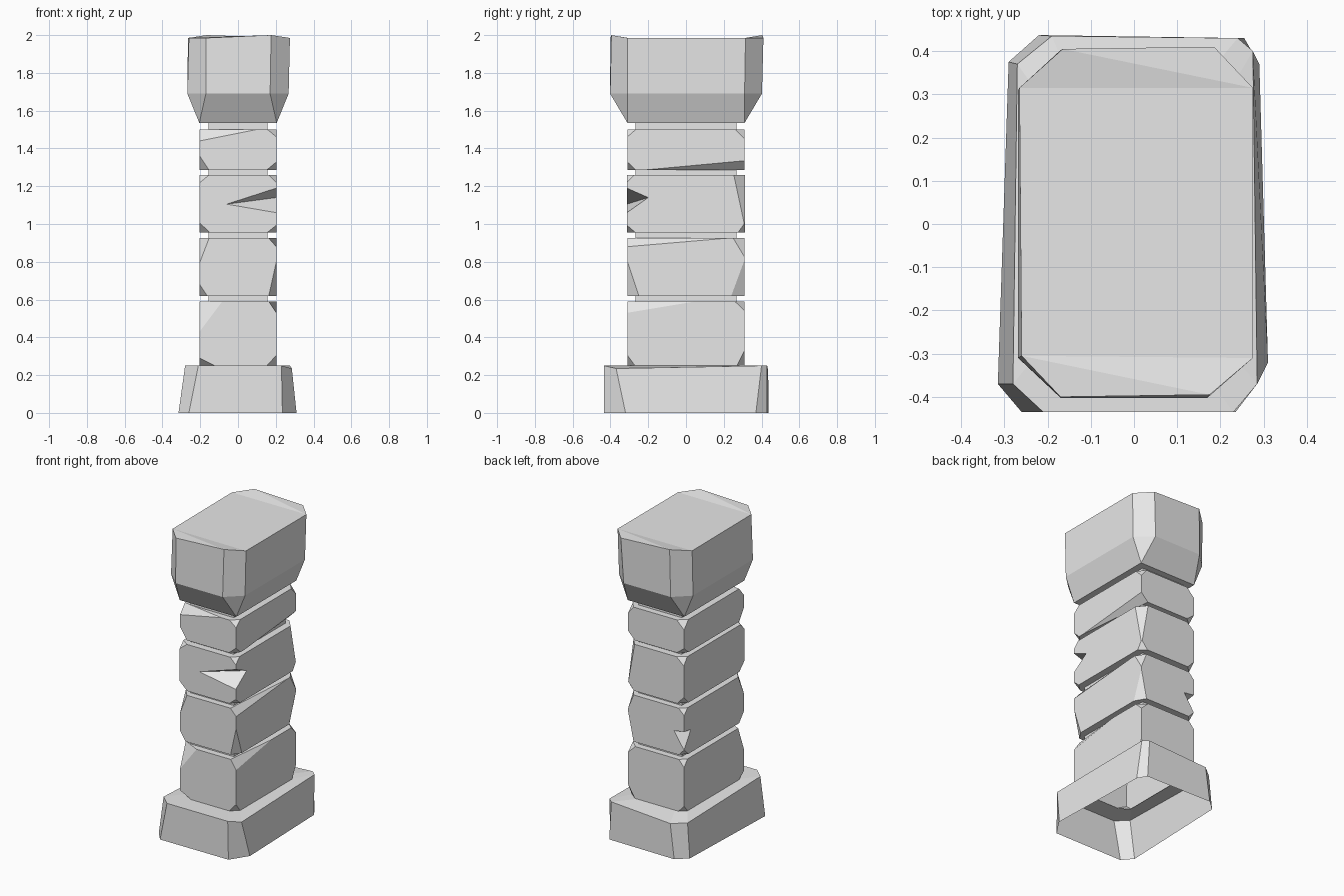
import bpy, bmesh, random
from mathutils import Vector

random.seed(4)
if "Cube" in bpy.data.objects:
    bpy.data.objects.remove(bpy.data.objects["Cube"], do_unlink=True)

stone = bpy.data.materials.new("grey_stone")
stone.use_nodes = True
stone.diffuse_color = (0.8, 0.8, 0.8, 1)
stone.node_tree.nodes["Principled BSDF"].inputs["Base Color"].default_value = (0.8, 0.8, 0.8, 1)


def finish(bm, name):
    mesh = bpy.data.meshes.new(name)
    bm.to_mesh(mesh)
    bm.free()
    mesh.materials.append(stone)
    obj = bpy.data.objects.new(name, mesh)
    bpy.context.collection.objects.link(obj)
    return obj


def octagon(x, y, cx, cy, z):
    return [(-x + cx, -y, z), (x - cx, -y, z), (x, -y + cy, z), (x, y - cy, z),
            (x - cx, y, z), (-x + cx, y, z), (-x, y - cy, z), (-x, -y + cy, z)]


def loft(name, rings, caps=()):
    """Join eight-point rings with quads; caps lists (ring, corner indices)."""
    bm = bmesh.new()
    loops = [[bm.verts.new(p) for p in ring] for ring in rings]
    for a, b in zip(loops, loops[1:]):
        for i in range(8):
            j = (i + 1) % 8
            bm.faces.new((a[i], a[j], b[j], b[i]))
    for ring, ids in caps:
        bm.faces.new([loops[ring][i] for i in ids])
    bmesh.ops.remove_doubles(bm, verts=bm.verts, dist=0.0005)
    return finish(bm, name)


def block(name, x, y, z0, z1, chips=None, rough=True, open_bottom=False):
    """Box whose corners are chipped off by planes; a chip is (dx, dy, dz)."""
    bm = bmesh.new()
    bmesh.ops.create_cube(bm, size=1)
    for v in bm.verts:
        v.co = (v.co.x * 2 * x, v.co.y * 2 * y, z0 + (v.co.z + 0.5) * (z1 - z0))
    corners = [(a, b, c) for a in (-1, 1) for b in (-1, 1) for c in (-1, 1)] if rough else []
    for sx, sy, sz in corners:
        chip = (chips or {}).get((sx, sy, sz))
        dx, dy, dz = chip or [random.uniform(0.035, 0.055) for _ in range(3)]
        point = Vector((sx * (x - dx), sy * y, z1 if sz > 0 else z0))
        cut = bmesh.ops.bisect_plane(
            bm, geom=bm.verts[:] + bm.edges[:] + bm.faces[:], dist=1e-5, plane_co=point,
            plane_no=Vector((sx / dx, sy / dy, sz / dz)).normalized(), clear_outer=True)
        rim = [e for e in cut["geom_cut"] if isinstance(e, bmesh.types.BMEdge)]
        bmesh.ops.edgeloop_fill(bm, edges=rim)
    bmesh.ops.recalc_face_normals(bm, faces=bm.faces)
    if open_bottom:
        low = [f for f in bm.faces if f.normal.z < -0.99]
        bmesh.ops.delete(bm, geom=low, context='FACES')
    return finish(bm, name)


def notch(obj, a, b, upper, lower):
    """Cut a wedge from a vertical edge; a and b are its ends on the two faces."""
    a, b, upper, lower = map(Vector, (a, b, upper, lower))
    mid = (a + b) / 2
    bm = bmesh.new()
    for p in (a + (a - b), b + (b - a), mid + (upper - mid) * 3, mid + (lower - mid) * 3):
        bm.verts.new(p)
    bmesh.ops.convex_hull(bm, input=bm.verts)
    bmesh.ops.recalc_face_normals(bm, faces=bm.faces)
    cutter = finish(bm, "notch_cutter")
    cutter.hide_render = True
    mod = obj.modifiers.new("notch", 'BOOLEAN')
    mod.operation, mod.solver, mod.object = 'DIFFERENCE', 'EXACT', cutter
    bpy.context.view_layer.objects.active = obj
    bpy.ops.object.modifier_apply(modifier=mod.name)
    bpy.data.objects.remove(cutter, do_unlink=True)


# Hollow tapered plinth, open underneath
foot = [(-.26, -.435), (.235, -.435), (.31, -.32), (.29, .37),
        (.255, .43), (-.22, .437), (-.29, .375), (-.315, -.37)]
rim = [(-.21, -.435, .25), (.23, -.435, .25), (.285, -.37, .235), (.275, .4, .25),
       (.24, .43, .25), (-.19, .435, .225), (-.27, .37, .225), (-.28, -.37, .25)]
loft("plinth", [[(x, y, 0) for x, y in foot], rim, octagon(.195, .305, .06, .04, .25)])

# Chipped shaft blocks
block("shaft_block_1", .203, .31, .25, .59, {
    (-1, -1, -1): (.08, .05, .04), (1, -1, -1): (.05, .04, .055),
    (1, 1, -1): (.05, .04, .08), (-1, -1, 1): (.12, .06, .16),
    (1, -1, 1): (.04, .36, .06)}, open_bottom=True)
second = block("shaft_block_2", .203, .31, .62, .925, {
    (-1, -1, 1): (.05, .06, .13), (-1, -1, -1): (.04, .05, .06),
    (1, -1, -1): (.04, .06, .18), (1, -1, 1): (.04, .53, .045),
    (1, 1, -1): (.04, .07, .19), (1, 1, 1): (.04, .06, .1)})
third = block("shaft_block_3", .203, .313, .955, 1.26, {
    (1, 1, 1): (.05, .06, .28), (1, -1, 1): (.04, .04, .04)})
block("shaft_block_4", .203, .31, 1.285, 1.5, {
    (-1, -1, 1): (.3, .05, .06), (-1, -1, -1): (.05, .05, .075),
    (1, 1, -1): (.05, .54, .05), (1, 1, 1): (.04, .05, .05)})

# Wedge notches on two vertical edges
notch(third, (-.06, -.313, 1.105), (.203, -.2, 1.14), (.203, -.313, 1.19), (.203, -.313, 1.06))
notch(second, (-.13, .31, .77), (-.203, .24, .77), (-.203, .31, .78), (-.203, .31, .66))

# Recessed joints between the blocks
for i, (low, high) in enumerate([(.585, .625), (.92, .96), (1.255, 1.29), (1.495, 1.54)]):
    block(f"joint_{i + 1}", .157, .268, low, high, rough=False)

# Flared capital with a slightly uneven top
top = [(-.17, -.4, 1.985), (.175, -.395, 2), (.275, -.31, 1.985), (.275, .315, 1.985),
       (.185, .41, 1.985), (-.165, .405, 2), (-.265, .315, 1.985), (-.26, -.305, 1.985)]
loft("capital",
     [octagon(.205, .31, 0, 0, 1.535), octagon(.268, .402, .098, .092, 1.69), top],
     [(0, (6, 4, 2, 0)), (2, (7, 0, 1)), (2, (7, 1, 2)), (2, (7, 2, 3, 6)),
      (2, (3, 4, 5)), (2, (3, 5, 6))])
